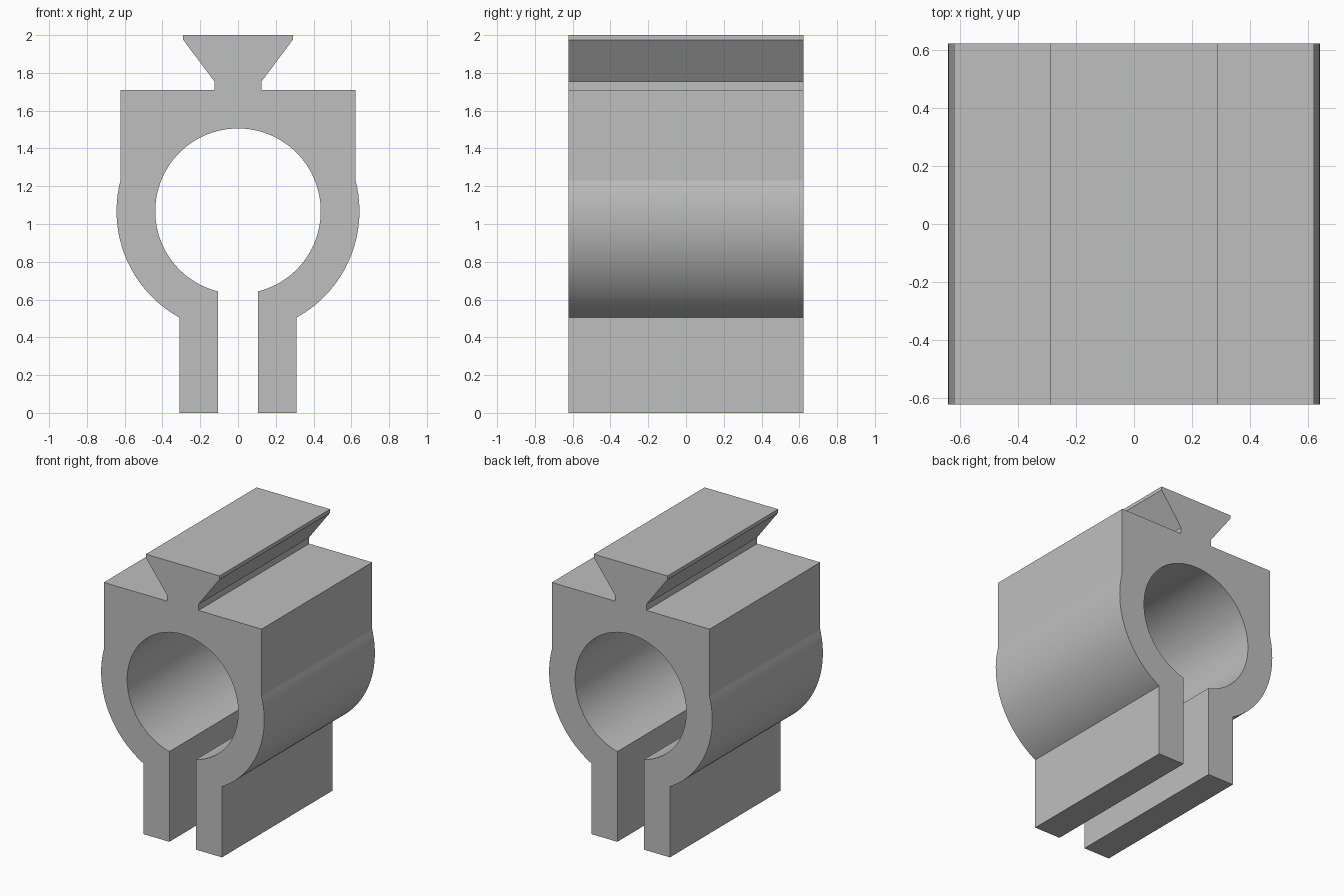
import bpy, bmesh, math

cube = bpy.data.objects.get("Cube")
if cube:
    bpy.data.objects.remove(cube, do_unlink=True)

DEPTH = 1.246
CENTRE_Z = 1.068
OUTER_R, INNER_R = 0.643, 0.438
HALF_BLOCK, HALF_LEG, HALF_SLOT = 0.622, 0.31, 0.105


def arc(radius, start, end, steps):
    """Points on a circle round the bore axis, from start to end angle."""
    angles = [start + (end - start) * i / steps for i in range(steps + 1)]
    return [(radius * math.cos(a), CENTRE_Z + radius * math.sin(a)) for a in angles]


# Right half of the outline: dovetail rail, block, round shell, leg, bore
half = [(0.29, 2), (0.29, 1.975), (0.125, 1.755), (0.125, 1.71), (HALF_BLOCK, 1.71)]
half += arc(OUTER_R, math.acos(HALF_BLOCK / OUTER_R), -math.acos(HALF_LEG / OUTER_R), 32)
half += [(HALF_LEG, 0), (HALF_SLOT, 0)]
half += arc(INNER_R, -math.acos(HALF_SLOT / INNER_R), math.pi / 2, 48)

# Mirror it, sharing the point at the top of the bore
outline = half + [(-x, z) for x, z in reversed(half[:-1])]

# Extrude the outline front to back
bm = bmesh.new()
front = bm.faces.new([bm.verts.new((x, -DEPTH / 2, z)) for x, z in outline])
extruded = bmesh.ops.extrude_face_region(bm, geom=[front], use_keep_orig=True)
back_verts = [g for g in extruded["geom"] if isinstance(g, bmesh.types.BMVert)]
bmesh.ops.translate(bm, verts=back_verts, vec=(0, DEPTH, 0))
bmesh.ops.recalc_face_normals(bm, faces=bm.faces)
mesh = bpy.data.meshes.new("rail_clamp")
bm.to_mesh(mesh)
bm.free()
clamp = bpy.data.objects.new("rail_clamp", mesh)
bpy.context.collection.objects.link(clamp)

# Plain grey
grey = bpy.data.materials.new("plain_grey")
grey.use_nodes = True
colour = (0.52, 0.52, 0.52, 1)
grey.diffuse_color = colour
grey.node_tree.nodes["Principled BSDF"].inputs["Base Color"].default_value = colour
mesh.materials.append(grey)

# Smooth the curved walls, keep the corners crisp
bpy.ops.object.select_all(action="DESELECT")
clamp.select_set(True)
bpy.context.view_layer.objects.active = clamp
bpy.ops.object.shade_smooth_by_angle(angle=math.radians(10))
